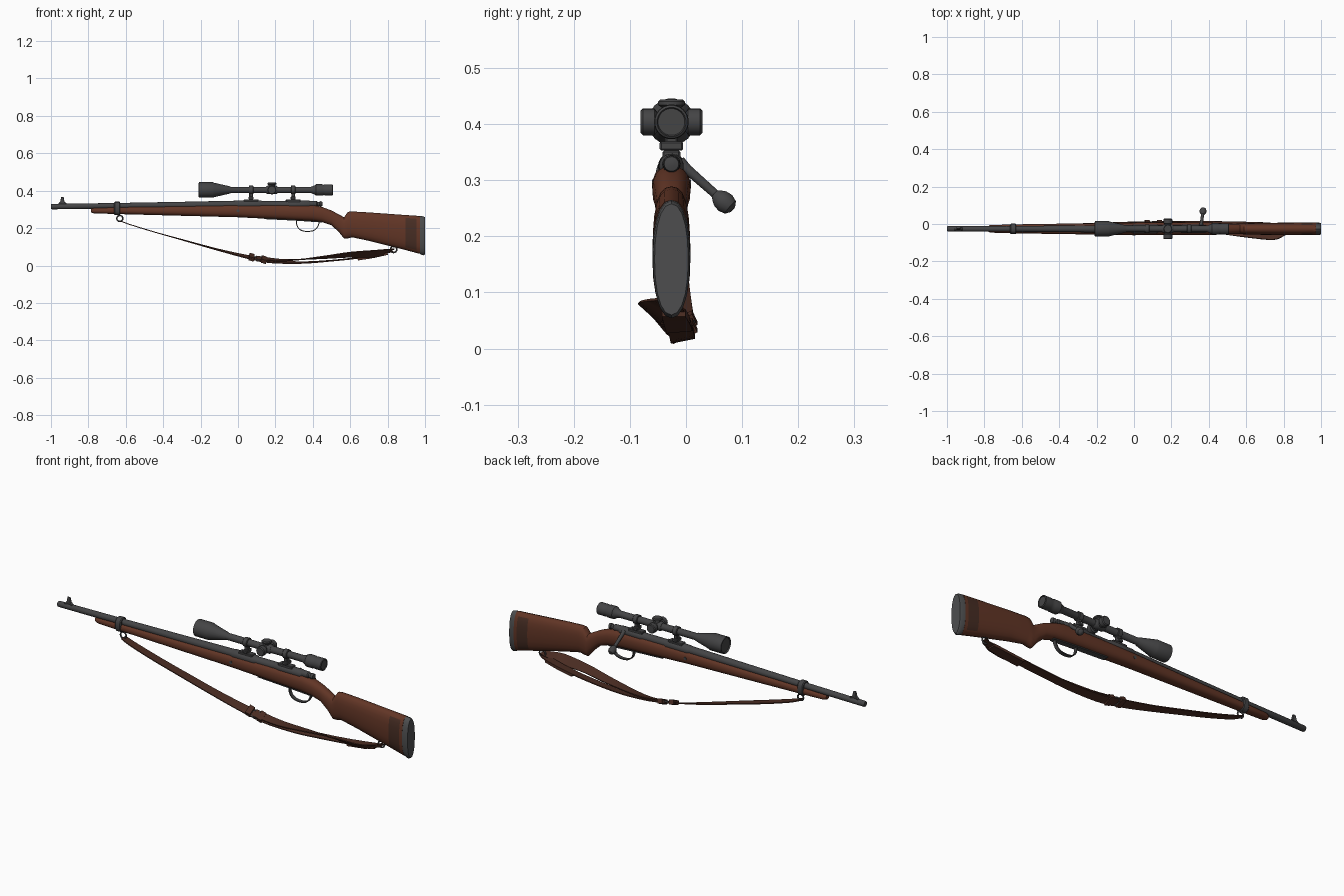
import bpy, bmesh, math
from mathutils import Vector

if "Cube" in bpy.data.objects:
    bpy.data.objects.remove(bpy.data.objects["Cube"])

YC = -0.026          # rifle centre line
SZ = 0.404           # scope axis height


def material(name, rgb):
    m = bpy.data.materials.new(name)
    m.diffuse_color = (*rgb, 1)
    m.use_nodes = True
    m.node_tree.nodes["Principled BSDF"].inputs["Base Color"].default_value = m.diffuse_color
    return m


WOOD = material("walnut wood", (0.122, 0.036, 0.019))
DARK = material("dark worn wood", (0.062, 0.026, 0.017))
STEEL = material("dark steel", (0.058, 0.058, 0.060))
PAD = material("grey rubber", (0.075, 0.076, 0.078))
LEATHER = material("brown leather", (0.068, 0.025, 0.016))


def finish(name, bm, mats, angle=35):
    bmesh.ops.recalc_face_normals(bm, faces=bm.faces)
    me = bpy.data.meshes.new(name)
    bm.to_mesh(me)
    bm.free()
    ob = bpy.data.objects.new(name, me)
    bpy.context.collection.objects.link(ob)
    for m in mats:
        me.materials.append(m)
    bpy.ops.object.select_all(action='DESELECT')
    ob.select_set(True)
    bpy.context.view_layer.objects.active = ob
    bpy.ops.object.shade_smooth_by_angle(angle=math.radians(angle))
    return ob


def skin(name, rings, mats):
    """Join rings of points into a capped tube."""
    bm = bmesh.new()
    vs = [[bm.verts.new(p) for p in r] for r in rings]
    n = len(vs[0])
    for a, b in zip(vs, vs[1:]):
        for i in range(n):
            j = (i + 1) % n
            bm.faces.new((a[i], a[j], b[j], b[i]))
    bm.faces.new(vs[0])
    bm.faces.new(vs[-1])
    return finish(name, bm, mats)


def loft(name, stations, mats, power=2.6, n=20):
    """Rounded sections along x: (x, top, bottom, half width)."""
    rings = []
    for x, top, bot, hw in stations:
        ring = []
        for i in range(n):
            a = 2 * math.pi * i / n
            c, s = math.cos(a), math.sin(a)
            ring.append((x, YC + hw * math.copysign(abs(c) ** (2 / power), c),
                         (top + bot) / 2 + (top - bot) / 2 * math.copysign(abs(s) ** (2 / power), s)))
        rings.append(ring)
    return skin(name, rings, mats)


def lathe(name, origin, direction, profile, mat=STEEL, n=18):
    """Turned part: profile of (distance along axis, radius)."""
    o, d = Vector(origin), Vector(direction).normalized()
    u = d.orthogonal().normalized()
    v = d.cross(u)
    rings = [[o + d * t + (u * math.cos(2 * math.pi * i / n) + v * math.sin(2 * math.pi * i / n)) * r
              for i in range(n)] for t, r in profile]
    return skin(name, rings, [mat])


def box(name, centre, size, mat=STEEL, bevel=0.003):
    bm = bmesh.new()
    bmesh.ops.create_cube(bm, size=1)
    for v in bm.verts:
        v.co = Vector(centre) + Vector([a * b for a, b in zip(v.co, size)])
    bmesh.ops.bevel(bm, geom=bm.edges[:], offset=bevel, segments=1, affect='EDGES')
    return finish(name, bm, [mat])


def ribbon(name, pts, mat, thick=0.005, steps=4):
    """Flat band through smoothed points (x, y, z, width, tilt degrees)."""
    P = [Vector(p) for p in pts]
    P = [2 * P[0] - P[1]] + P + [2 * P[-1] - P[-2]]
    fine = []
    for k in range(1, len(P) - 2):
        a, b, c, d = P[k - 1:k + 3]
        for s in range(steps):
            t = s / steps
            fine.append(0.5 * (2 * b + (c - a) * t + (2 * a - 5 * b + 4 * c - d) * t * t
                               + (3 * b - a - 3 * c + d) * t ** 3))
    fine.append(P[-2])
    rings = []
    for i, q in enumerate(fine):
        tan = (Vector(fine[min(i + 1, len(fine) - 1)][:3]) - Vector(fine[max(i - 1, 0)][:3])).normalized()
        ang = math.radians(q[4])
        w = Vector((0, math.cos(ang), math.sin(ang)))
        nrm = tan.cross(w).normalized() * thick / 2
        w *= q[3] / 2
        c = Vector(q[:3])
        rings.append([c - w - nrm, c + w - nrm, c + w + nrm, c - w + nrm])
    return skin(name, rings, [mat])


def ring(name, centre, radius, tube, rot=(math.pi / 2, 0, 0)):
    bpy.ops.mesh.primitive_torus_add(location=centre, rotation=rot, major_radius=radius,
                                     minor_radius=tube, major_segments=16, minor_segments=8)
    ob = bpy.context.object
    ob.name = name
    ob.data.materials.append(STEEL)
    bpy.ops.object.shade_smooth_by_angle(angle=math.radians(60))


# Wooden stock with a darker worn area ahead of the butt pad
stock = loft("stock", [
    (-0.785, .305, .283, .012), (-0.77, .308, .279, .020), (-0.64, .313, .275, .024),
    (-0.3, .319, .266, .029), (0.0, .326, .258, .033), (0.2, .327, .248, .034),
    (0.4, .325, .238, .034), (0.45, .313, .232, .031), (0.5, .294, .215, .028),
    (0.54, .273, .178, .027), (0.567, .258, .144, .028), (0.588, .287, .145, .029),
    (0.61, .289, .151, .030), (0.7, .284, .132, .032), (0.895, .270, .083, .034),
    (0.955, .266, .067, .034), (0.972, .265, .063, .034)], [WOOD, DARK], power=2.4)
for f in stock.data.polygons:
    if 0.895 < f.center.x < 0.955 and 0.10 < f.center.z < 0.25:
        f.material_index = 1
loft("butt_pad", [(.972, .265, .062, .034), (.990, .263, .054, .033), (1.0, .258, .060, .030)],
     [PAD], power=2.2)

# Barrel, receiver and bolt
lathe("barrel", (-1, YC, .315), (1, 0, .011), [
    (0, .007), (0, .012), (.005, .0145), (.35, .0155), (.7, .018), (.9, .020), (1.02, .021)])
lathe("receiver", (-.01, YC, .325), (1, 0, 0), [
    (0, .021), (.01, .024), (.13, .024), (.14, .020), (.26, .020), (.27, .023), (.39, .022), (.40, .016)])
lathe("bolt_shroud", (.38, YC, .329), (1, 0, 0), [
    (0, .017), (.04, .016), (.045, .012), (.055, .012), (.058, .015), (.07, .013), (.072, .005)])
lathe("bolt_handle", (.358, -.012, .332), (.012, .085, -.075), [
    (0, .012), (.02, .009), (.085, .008), (.09, .012), (.098, .017), (.110, .019), (.122, .015), (.128, .006)], n=14)
lathe("recoil_bolt", (0.0, YC - .0345, .293), (0, 1, 0), [(0, .008), (.069, .008)], n=10)

# Front sight and barrel band
loft("front_sight", [(-.960, .332, .322, .008), (-.95, .343, .322, .007), (-.946, .367, .322, .005),
                     (-.932, .365, .322, .005), (-.928, .342, .322, .007), (-.918, .333, .322, .008)],
     [STEEL], n=12)
loft("barrel_band", [(-.662, .338, .272, .024), (-.658, .341, .269, .028),
                     (-.634, .341, .269, .028), (-.630, .338, .272, .024)], [STEEL])

# Trigger guard and floor plate
ribbon("trigger_guard", [(x, YC, z, .018, 0) for x, z in (
    (.312, .246), (.316, .212), (.335, .190), (.37, .182), (.408, .189), (.428, .212), (.436, .240))],
    STEEL, .005)
ribbon("floor_plate", [(.14, YC, .2505, .03, 0), (.3, YC, .2425, .03, 0), (.45, YC, .2325, .026, 0)], STEEL, .005)

# Telescopic sight
lathe("scope_tube", (-.21, YC, SZ), (1, 0, 0), [
    (.006, .036), (0, .038), (.002, .042), (.075, .042), (.082, .039), (.165, .020), (.17, .017),
    (.60, .017), (.622, .026), (.628, .031), (.66, .031), (.668, .028), (.678, .030),
    (.715, .030), (.718, .026), (.714, .024)], n=20)
lathe("scope_saddle", (.15, YC, SZ), (1, 0, 0), [(0, .018), (.008, .023), (.054, .023), (.062, .018)])
for name, d in (("top_turret", (0, 0, 1)), ("left_turret", (0, -1, 0)), ("right_turret", (0, 1, 0))):
    k = .040 if d[2] else .055
    lathe(name, (.181, YC, SZ), d, [(0, .018), (.026, .018), (.030, .024), (k - .004, .024), (k, .020)], n=14)

# Scope mounts
for i, x in enumerate((.07, .295)):
    box(f"mount_base_{i}", (x, YC, .343), (.080, .032, .020))
    box(f"mount_clamp_{i}", (x, YC, .361), (.026, .042, .016))
    box(f"mount_post_{i}", (x, YC, .377), (.020, .022, .03))
    lathe(f"mount_ring_{i}", (x - .012, YC, SZ), (1, 0, 0), [(0, .021), (.002, .023), (.022, .023), (.024, .021)])

# Sling swivels
ring("front_swivel", (-.632, YC, .252), .016, .004)
ring("rear_swivel", (.832, YC, .086), .017, .004)
lathe("rear_swivel_stud", (.835, YC, .115), (0, 0, -1), [(0, .006), (.018, .006)], n=8)

# Leather sling: long front run, then two strands to the rear swivel
ribbon("sling_front", [
    (-.632, YC, .240, .034, 0), (-.58, YC, .220, .042, 0), (-.45, -.024, .180, .046, 0),
    (-.3, -.020, .138, .046, 3), (-.12, -.014, .088, .046, 8), (.02, -.009, .053, .046, 18),
    (.12, -.006, .032, .044, 26)], LEATHER)
ribbon("sling_lower_strand", [
    (.10, -.006, .034, .044, 26), (.2, -.006, .020, .044, 18), (.35, -.006, .016, .044, 10),
    (.5, -.008, .026, .044, 5), (.65, -.012, .042, .044, 5), (.78, -.020, .064, .040, 0),
    (.832, YC, .076, .034, 0)], LEATHER)
ribbon("sling_upper_strand", [
    (.10, -.006, .041, .042, 26), (.25, -.010, .028, .042, 10), (.45, -.030, .043, .044, -15),
    (.6, -.052, .058, .046, -35), (.74, -.064, .064, .054, -42), (.80, -.045, .078, .042, -25),
    (.836, YC, .088, .034, 0)], LEATHER)
ribbon("sling_rear_tab", [(.64, -.012, .036, .046, 5), (.72, -.016, .048, .046, 4),
                          (.80, -.022, .064, .042, 0)], LEATHER, .014)

# Buckle and keepers
for i, (x, z) in enumerate(((.060, .044), (.125, .031))):
    ribbon(f"sling_keeper_{i}", [(x, -.006, z + .004, .048, 26), (x + .026, -.006, z - .003, .048, 26)],
           LEATHER, .022, 2)
ring("sling_buckle", (.105, -.006, .038), .021, .004, (math.radians(26), 0, 0))
